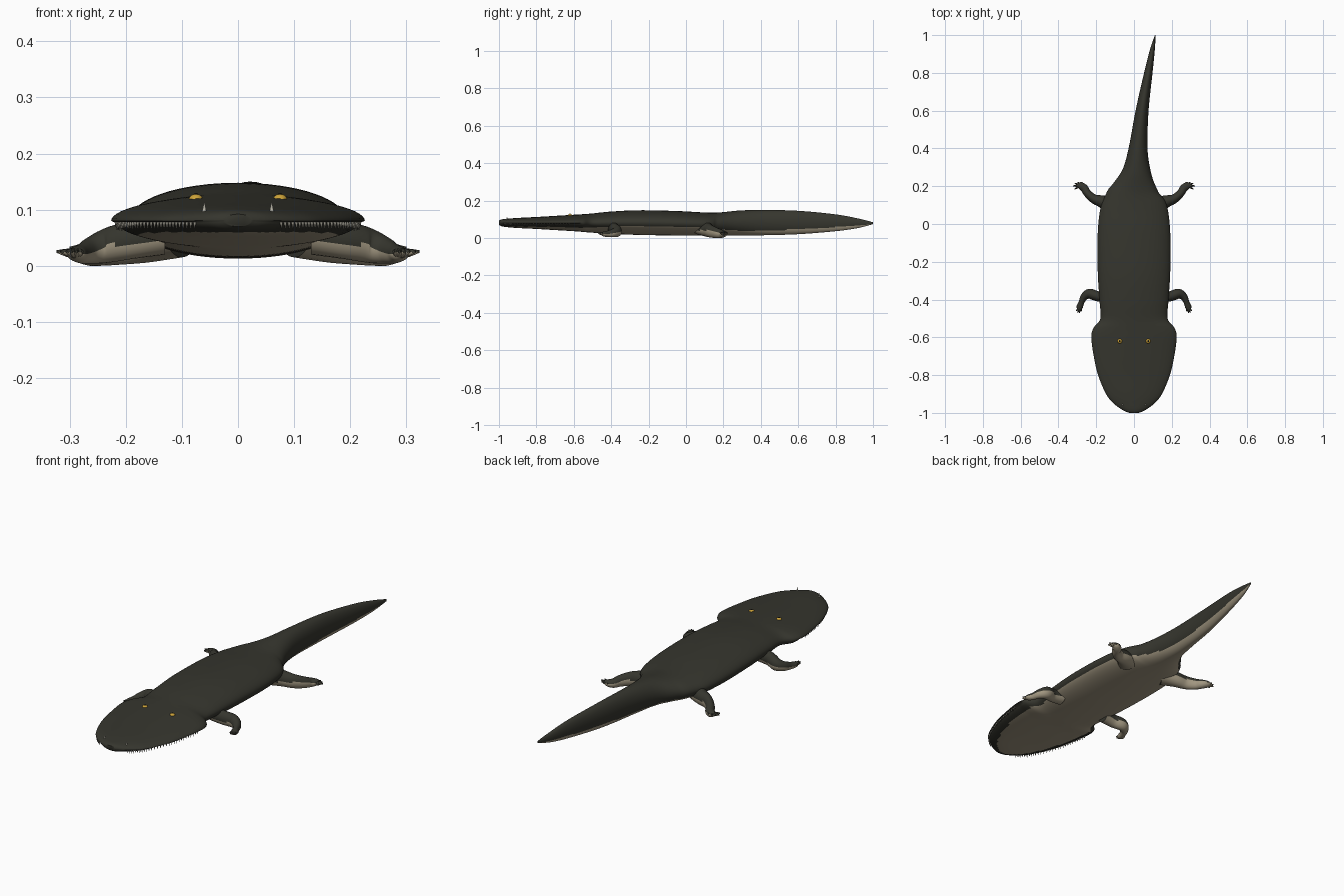
import bpy
import bmesh
import math
from mathutils import Vector

cube = bpy.data.objects.get("Cube")
if cube:
    bpy.data.objects.remove(cube, do_unlink=True)


def material(name, colour):
    mat = bpy.data.materials.new(name)
    mat.use_nodes = True
    mat.diffuse_color = (*colour, 1)
    mat.node_tree.nodes["Principled BSDF"].inputs["Base Color"].default_value = (*colour, 1)
    return mat


DARK = material("dark olive skin", (0.036, 0.036, 0.027))
PALE = material("pale belly", (0.36, 0.31, 0.22))
GOLD = material("gold eye", (0.6, 0.36, 0.04))
BONE = material("bone", (0.45, 0.43, 0.36))
BLACK = material("black pupil", (0.01, 0.01, 0.01))


def make_object(name, bm, materials):
    bmesh.ops.recalc_face_normals(bm, faces=bm.faces[:])
    mesh = bpy.data.meshes.new(name)
    bm.to_mesh(mesh)
    bm.free()
    for mat in materials:
        mesh.materials.append(mat)
    obj = bpy.data.objects.new(name, mesh)
    bpy.context.collection.objects.link(obj)
    bpy.ops.object.select_all(action="DESELECT")
    obj.select_set(True)
    bpy.context.view_layer.objects.active = obj
    bpy.ops.object.shade_smooth_by_angle(angle=math.radians(50))
    return obj


def smooth_rows(rows, steps):
    """Catmull-Rom interpolation through rows of numbers."""
    rows = [Vector(row) for row in rows]
    out = []
    for i in range(len(rows) - 1):
        a, b = rows[max(i - 1, 0)], rows[i]
        c, d = rows[i + 1], rows[min(i + 2, len(rows) - 1)]
        for s in range(steps):
            t = s / steps
            out.append((b * 2 + (c - a) * t + (a * 2 - b * 5 + c * 4 - d) * t * t
                        + (b * 3 - a - c * 3 + d) * t ** 3) / 2)
    return out + [rows[-1]]


def loft(name, rows, sides, jaw=None):
    """Skin oval rings; each row is x, y, half width, bottom, top, colour split."""
    bm = bmesh.new()
    rings = []
    for i, (x, y, width, low, high, split) in enumerate(rows):
        before, after = rows[max(i - 1, 0)], rows[min(i + 1, len(rows) - 1)]
        heading = Vector((after[0] - before[0], after[1] - before[1])).normalized()
        middle, half = (low + high) / 2, (high - low) / 2
        ring = []
        for k in range(sides):
            angle = math.tau * k / sides
            side = width * math.cos(angle)
            if jaw and math.sin(angle) < -0.05:
                side *= jaw(y)
            ring.append(bm.verts.new((x + heading.y * side, y - heading.x * side,
                                      middle + half * math.sin(angle))))
        rings.append(ring)
    for i in range(len(rings) - 1):
        split = (rows[i][5] + rows[i + 1][5]) / 2
        for k in range(sides):
            n = (k + 1) % sides
            face = bm.faces.new((rings[i][k], rings[i][n], rings[i + 1][n], rings[i + 1][k]))
            face.material_index = int(face.calc_center_median().z < split)
    for ring in (rings[0], rings[-1]):
        bm.faces.new(ring)
    return make_object(name, bm, (DARK, PALE))


# Body: broad flat head, long trunk, tall thin curved tail
body_rows = smooth_rows([
    (0, -1.0, .025, .07, .092, .06),
    (0, -.985, .06, .062, .099, .06),
    (0, -.95, .108, .057, .103, .06),
    (0, -.9, .148, .053, .107, .06),
    (0, -.8, .19, .048, .112, .06),
    (0, -.7, .213, .042, .118, .058),
    (0, -.6, .226, .036, .124, .056),
    (0, -.55, .214, .032, .127, .055),
    (0, -.5, .178, .028, .131, .056),
    (0, -.4, .183, .022, .141, .06),
    (0, -.25, .192, .016, .148, .062),
    (0, -.05, .192, .013, .144, .06),
    (0, .08, .178, .013, .137, .056),
    (0, .15, .15, .013, .135, .052),
    (.005, .2, .117, .013, .138, .046),
    (.014, .28, .076, .013, .146, .04),
    (.022, .4, .05, .014, .15, .04),
    (.043, .6, .034, .02, .145, .046),
    (.076, .8, .022, .036, .126, .058),
    (.097, .92, .013, .053, .104, .066),
    (.113, 1.0, .002, .074, .084, .075),
], 7)
loft("body", body_rows, 64, lambda y: 1 - 0.06 * min(1, max(0, (-0.55 - y) * 20)))

# Limbs: path rows for one side, mirrored to the other
front_path = [
    (.13, -.385, .034, .02, .09, .045),
    (.19, -.383, .027, .012, .08, .04),
    (.235, -.37, .027, .005, .068, .034),
    (.263, -.385, .02, .004, .052, .028),
    (.278, -.415, .015, .004, .04, .022),
    (.288, -.44, .017, .008, .034, .02),
    (.292, -.452, .009, .014, .03, .02),
]
hind_path = [
    (.1, .08, .055, .015, .1, .045),
    (.16, .115, .036, .006, .082, .042),
    (.21, .132, .025, .002, .07, .04),
    (.246, .162, .021, 0, .056, .034),
    (.264, .19, .021, 0, .044, .028),
    (.285, .203, .019, .006, .038, .026),
    (.3, .203, .01, .014, .034, .026),
]
front_toes = [(.277, -.462), (.288, -.47), (.298, -.47), (.306, -.46)]
hind_toes = [(.275, .222), (.298, .223), (.313, .215), (.323, .202), (.316, .184)]

for side, label in ((1, "left"), (-1, "right")):
    for limb, path, toes in (("front", front_path, front_toes), ("hind", hind_path, hind_toes)):
        rows = [(side * row[0], *row[1:]) for row in path]
        loft(f"{label}_{limb}_leg", smooth_rows(rows, 5), 24)
        root = rows[-2]
        for n, (x, y) in enumerate(toes):
            mid = ((root[0] + side * x) / 2, (root[1] + y) / 2)
            loft(f"{label}_{limb}_toe_{n + 1}", smooth_rows([
                (root[0], root[1], .006, .012, .032, .021),
                (*mid, .006, .015, .031, .022),
                (side * x, y, .002, .023, .028, .024)], 3), 10)


def ball(name, centre, size, mat):
    bm = bmesh.new()
    bmesh.ops.create_uvsphere(bm, u_segments=20, v_segments=12, radius=1)
    bmesh.ops.scale(bm, vec=size, verts=bm.verts)
    bmesh.ops.translate(bm, vec=centre, verts=bm.verts)
    return make_object(name, bm, (mat,))


def add_cone(bm, centre, radius, height):
    """Cone pointing up, or down when the height is negative."""
    cone = bmesh.ops.create_cone(bm, cap_ends=True, segments=8, radius1=radius,
                                 radius2=0, depth=abs(height))
    for vert in cone["verts"]:
        vert.co.z *= math.copysign(1, height)
        vert.co += Vector(centre)


# Eyes with pupils, and small nostril spikes
for side, label in ((1, "left"), (-1, "right")):
    ball(f"{label}_eye", (side * .075, -.62, .117), (.013, .013, .011), GOLD)
    ball(f"{label}_pupil", (side * .075, -.62, .1265), (.005, .005, .003), BLACK)
    bm = bmesh.new()
    add_cone(bm, (side * .06, -.957, .104), .005, .024)
    make_object(f"{label}_nostril", bm, (BONE,))

# Teeth hang under the upper lip on both sides of the head
bm = bmesh.new()
for row in body_rows:
    if -.975 < row[1] < -.62:
        for side in (1, -1):
            add_cone(bm, (side * row[2] * .965, row[1], .07), .003, -.016)
make_object("teeth", bm, (BONE,))
